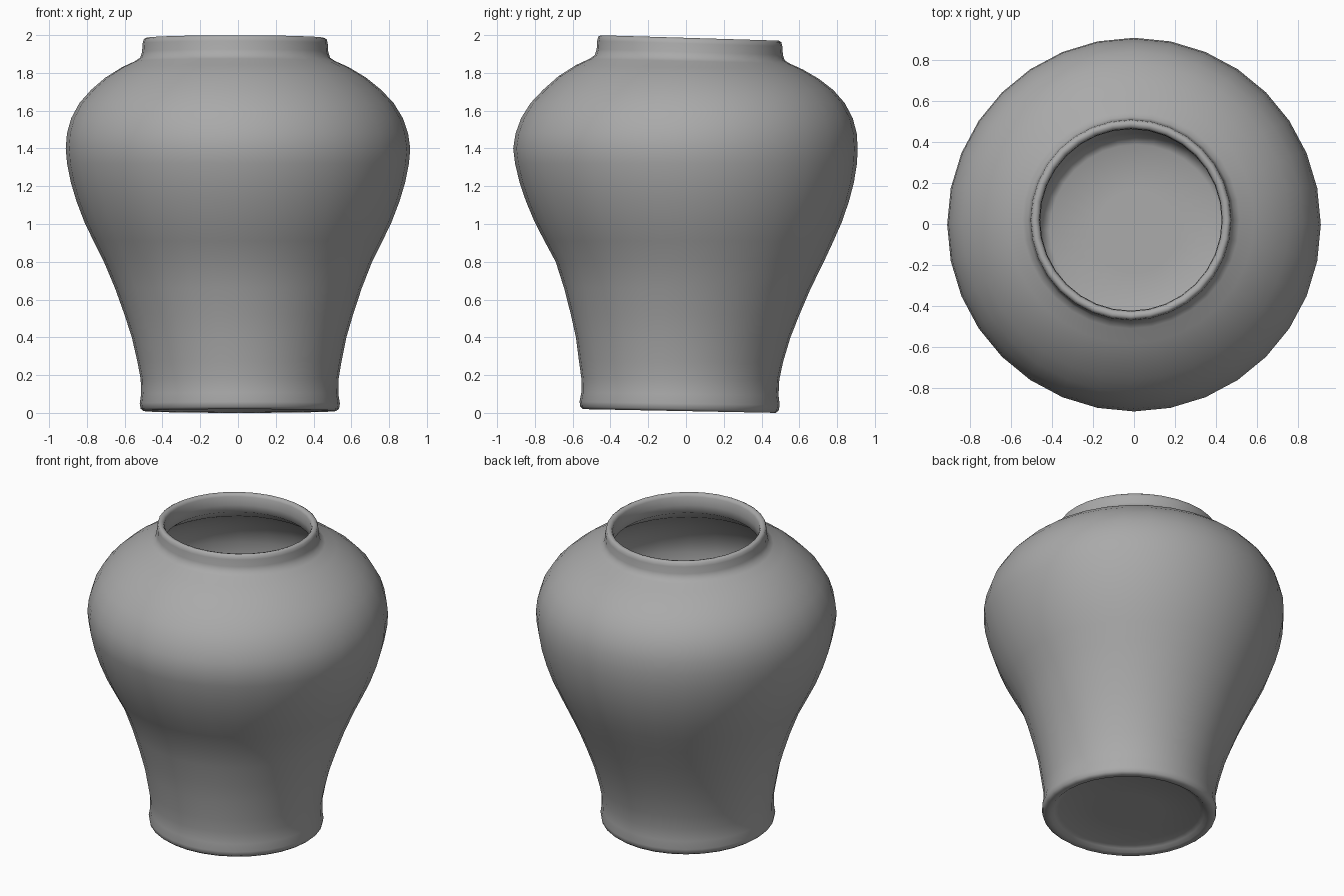
import bpy
import bmesh
from math import cos, sin, pi

SEGMENTS = 32
WALL = 0.05


def remove_default_cube():
    cube = bpy.data.objects.get("Cube")
    if cube:
        bpy.data.objects.remove(cube, do_unlink=True)


def make_material(name, colour):
    material = bpy.data.materials.new(name)
    material.use_nodes = True
    material.diffuse_color = colour
    shader = material.node_tree.nodes["Principled BSDF"]
    shader.inputs["Base Color"].default_value = colour
    shader.inputs["Roughness"].default_value = 0.7
    return material


def axis_at(height):
    """Centre of the hand-thrown wall, which wanders slightly with height."""
    for (low, x0, y0), (high, x1, y1) in zip(AXIS, AXIS[1:]):
        if height <= high:
            t = max(0, (height - low) / (high - low))
            return x0 + t * (x1 - x0), y0 + t * (y1 - y0)
    return AXIS[-1][1:]


def tilt_at(height):
    """The foot and rim lean towards the back; the belly is level."""
    if height > 1.7:
        return -0.03 * min(1, (height - 1.7) / 0.2)
    return -0.02 * max(0, 1 - height / 0.3)


def lathe(name, profile, material):
    """Spin a radius and height profile around the wandering axis."""
    bm = bmesh.new()
    rings = []
    for radius, height in profile:
        cx, cy = axis_at(height)
        ring = []
        for i in range(SEGMENTS):
            angle = 2 * pi * i / SEGMENTS
            x, y = radius * cos(angle), radius * sin(angle)
            ring.append(bm.verts.new((cx + x, cy + y, height + tilt_at(height) * y)))
        rings.append(ring)
    for lower, upper in zip(rings, rings[1:]):
        for i in range(SEGMENTS):
            j = (i + 1) % SEGMENTS
            bm.faces.new((lower[i], lower[j], upper[j], upper[i]))
    # Close the underside and the inner floor
    bm.faces.new(rings[0][::-1])
    bm.faces.new(rings[-1])
    bmesh.ops.recalc_face_normals(bm, faces=bm.faces)
    mesh = bpy.data.meshes.new(name)
    bm.to_mesh(mesh)
    bm.free()
    mesh.materials.append(material)
    obj = bpy.data.objects.new(name, mesh)
    bpy.context.collection.objects.link(obj)
    bpy.context.view_layer.objects.active = obj
    obj.select_set(True)
    bpy.ops.object.shade_smooth_by_angle(angle=pi / 3)
    return obj


# Height, then x and y of the centre
AXIS = [(0, 0.01, -0.035), (0.25, 0.008, -0.028), (0.8, 0, 0.02),
        (1.4, 0, -0.003), (1.87, -0.015, 0.02)]

# Recessed underside and rounded foot ring
foot = [(0.2, 0.04), (0.43, 0.04), (0.455, 0.03), (0.475, 0.013),
        (0.51, 0.01), (0.525, 0.022), (0.53, 0.05), (0.522, 0.1)]

# Tapered body swelling to the shoulder
body = [(0.524, 0.18), (0.54, 0.27), (0.568, 0.4), (0.605, 0.52), (0.653, 0.66),
        (0.71, 0.8), (0.765, 0.91), (0.813, 1.01), (0.855, 1.12), (0.885, 1.22),
        (0.905, 1.32), (0.912, 1.4), (0.903, 1.48), (0.878, 1.56), (0.832, 1.64),
        (0.768, 1.71), (0.69, 1.775), (0.6, 1.83), (0.53, 1.862)]

# Short neck with a softly rounded lip
neck = [(0.503, 1.88), (0.493, 1.91), (0.49, 1.955), (0.485, 1.977), (0.472, 1.985),
        (0.455, 1.981), (0.446, 1.965), (0.443, 1.91), (0.447, 1.86)]

# Hollow interior follows the body, ending at a flat floor
inside = [(r - WALL, z - WALL * max(0, (z - 1.4) / 0.46)) for r, z in reversed(body[:-1])]
floor = [(0.455, 0.1), (0.42, 0.08), (0.2, 0.08)]

remove_default_cube()
clay = make_material("grey clay", (0.4, 0.4, 0.4, 1))
lathe("jar", foot + body + neck + inside + floor, clay)
